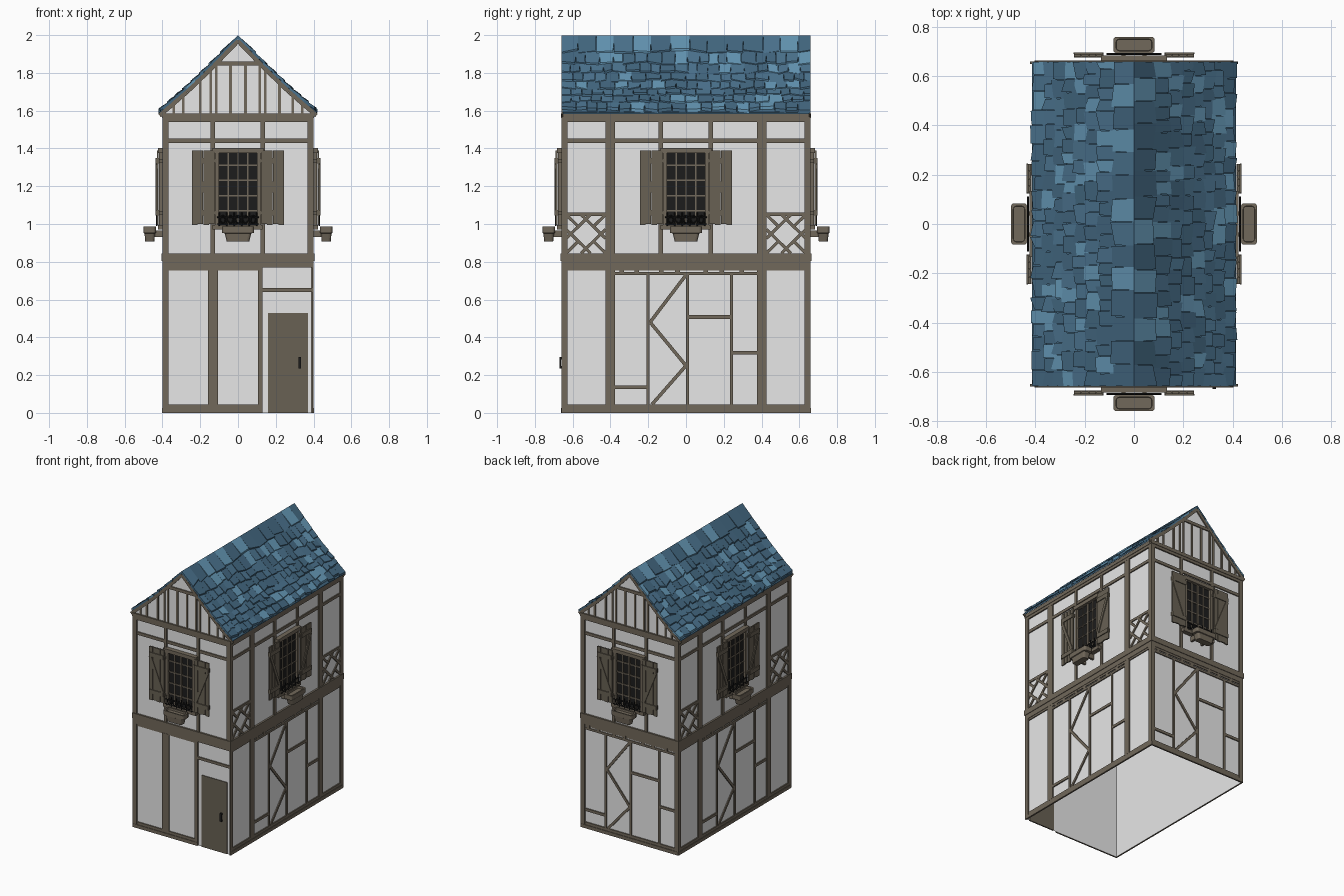
import bpy, bmesh, math, random
from mathutils import Matrix, Vector

if "Cube" in bpy.data.objects:
    bpy.data.objects.remove(bpy.data.objects["Cube"])

random.seed(4)

def material(name, rgb):
    m = bpy.data.materials.new(name)
    m.diffuse_color = (*rgb, 1)
    m.use_nodes = True
    m.node_tree.nodes["Principled BSDF"].inputs["Base Color"].default_value = m.diffuse_color
    return m

PLASTER = material("white plaster", (0.8, 0.8, 0.8))
TIMBER = material("brown timber", (0.165, 0.138, 0.103))
PLANK = material("dark plank", (0.14, 0.12, 0.088))
IRON = material("black iron", (0.012, 0.012, 0.012))
BLUES = [material("deep blue tile", (0.055, 0.135, 0.215)),
         material("blue tile", (0.07, 0.17, 0.27)),
         material("light blue tile", (0.125, 0.30, 0.45))]

HX, HY, EAVE = 0.39, 0.65, 1.58
SLOPE = [(0, 1.985), (0.14, 1.84), (0.27, 1.715), (0.415, 1.59)]

def slope_z(x):
    x = abs(x)
    for (a, za), (b, zb) in zip(SLOPE, SLOPE[1:]):
        if x <= b or b == SLOPE[-1][0]:
            return za + (zb - za) * (x - a) / (b - a)

class Wall:
    """Local frame of one wall: u to the viewer's right, v up, d outward."""
    def __init__(self, name, turn, dist, half):
        self.name, self.dist, self.half = name, dist, half
        self.rot = Matrix.Rotation(math.radians(turn), 3, 'Z')

    def at(self, u, v, d):
        return self.rot @ Vector((u, -self.dist - d, v))

WALLS = [Wall("front", 0, HY, HX), Wall("right", 90, HX, HY),
         Wall("back", 180, HY, HX), Wall("left", 270, HX, HY)]

def finish(name, bm, *mats):
    bmesh.ops.recalc_face_normals(bm, faces=bm.faces)
    me = bpy.data.meshes.new(name)
    bm.to_mesh(me)
    bm.free()
    for m in mats:
        me.materials.append(m)
    ob = bpy.data.objects.new(name, me)
    bpy.context.collection.objects.link(ob)
    return ob

def loft(bm, rings, mat=0):
    vs = [[bm.verts.new(p) for p in r] for r in rings]
    n = len(vs[0])
    fs = [bm.faces.new(vs[0][::-1]), bm.faces.new(vs[-1])]
    for a, b in zip(vs, vs[1:]):
        fs += [bm.faces.new((a[i], a[(i + 1) % n], b[(i + 1) % n], b[i])) for i in range(n)]
    for f in fs:
        f.material_index = mat

def prism(bm, w, pts, d0, d1):
    loft(bm, [[w.at(u, v, d) for u, v in pts] for d in (d0, d1)])

def slab(bm, w, u0, u1, v0, v1, d1=0.01, d0=0.0005):
    prism(bm, w, [(u0, v0), (u1, v0), (u1, v1), (u0, v1)], d0, d1)

def bar(bm, w, a, b, width, d1=0.008, d0=0.0005):
    a, b = Vector(a), Vector(b)
    t = (b - a).normalized() * width / 2
    n = Vector((-t.y, t.x))
    prism(bm, w, [a - n, b - n, b + n, a + n], d0, d1)

# plaster shell: hollow, open underneath
bm = bmesh.new()
prof = [(-HX, 0), (HX, 0), (HX, EAVE)] + [(x, slope_z(x)) for x in (HX, .27, .14, 0, -.14, -.27, -HX)] + [(-HX, EAVE)]
for y in (-HY, HY):
    bm.faces.new([bm.verts.new((x, y, z)) for x, z in prof])
for x in (-HX, HX):
    bm.faces.new([bm.verts.new(p) for p in ((x, -HY, 0), (x, HY, 0), (x, HY, EAVE + .02), (x, -HY, EAVE + .02))])
finish("plaster_walls", bm, PLASTER)

def lower_pattern(bm, w):
    # braced panel of the lower storey
    slab(bm, w, -.38, .38, .73, .746, .008)
    for u in (-.34, -.26, -.13, -.045, .105, .19, .295):
        slab(bm, w, u - .012, u + .012, .745, .772, .008)
    for u in (-.2, .007, .24):
        slab(bm, w, u - .008, u + .008, .04, .735, .008)
    zig = [(0, .73), (-.19, .48), (0, .25), (-.18, .045)]
    for a, b in zip(zig, zig[1:]):
        bar(bm, w, a, b, .018)
    for u0, u1, v in ((.01, .24, .508), (.24, .38, .318), (-.38, -.2, .136)):
        slab(bm, w, u0, u1, v - .01, v + .01, .008)

def lattice(bm, w, u0, u1, v0, v1):
    # crossed lattice panel
    p = lambda s, t: (u0 + (u1 - u0) * s, v0 + (v1 - v0) * t)
    for s in (0, 1):
        m = lambda x: 1 - x if s else x
        for a, b in (((0, .38), (.62, 1)), ((.38, 0), (1, .62)), ((0, 0), (.33, .33)), ((1, 1), (.67, .67))):
            bar(bm, w, p(m(a[0]), a[1]), p(m(b[0]), b[1]), .016)
    slab(bm, w, u0, u1, v1 - .008, v1 + .01, .008)

def gable(bm, w):
    # gable studs, collar and raking boards
    for u in (-.34, -.29, -.2, -.145, -.115, -.04, .04, .115, .145, .22, .29, .34):
        top = min(slope_z(u) - .01, 1.85) if abs(u) < .13 else slope_z(u) - .01
        slab(bm, w, u - .007, u + .007, EAVE, top, .007)
    slab(bm, w, -.12, .12, 1.838, 1.86, .008)
    for s in (-1, 1):
        for a, b in zip(SLOPE, SLOPE[1:]):
            bar(bm, w, (s * a[0], a[1] - .016), (s * b[0], b[1] - .016), .022, .009)

# timber framing
for w in WALLS:
    h, end = w.half, w.half + .01
    bm = bmesh.new()
    door = w.name == "front"
    slab(bm, w, -end, .13 if door else end, 0, .025, .012)
    slab(bm, w, -end, .13 if door else end, .025, .045, .008)
    for s in (-1, 1):
        lo, hi = sorted((s * end, s * (h - .022)))
        if not (door and s > 0):
            slab(bm, w, lo, hi, 0, .8)
        slab(bm, w, lo, hi, .8, EAVE)
    # ledges between storeys, head rail and eaves beam
    slab(bm, w, -end, end, .77, .805, .010)
    slab(bm, w, -end - .004, end + .004, .805, .845, .014)
    slab(bm, w, -end, .13 if door else end, .755, .77, .007)
    slab(bm, w, -h, h, 1.43, 1.452, .008)
    slab(bm, w, -end, end, 1.54, 1.56, .010)
    slab(bm, w, -end - .003, end + .003, 1.56, 1.585, .013)
    for u in (-.134, .132):
        slab(bm, w, u - .012, u + .012, .84, 1.55, .009)
    if door:
        slab(bm, w, -.16, -.105, .04, .76, .009)
        slab(bm, w, .105, .13, 0, .78, .010)
        slab(bm, w, .13, .40, .64, .66, .008)
    else:
        lower_pattern(bm, w)
    if h == HY:
        for s in (-1, 1):
            lo, hi = sorted((s * .375, s * .425))
            slab(bm, w, lo, hi, .04, 1.55, .009)
            lo, hi = sorted((s * .425, s * .635))
            lattice(bm, w, lo, hi, .845, 1.05)
    else:
        gable(bm, w)
    finish(w.name + "_timbers", bm, TIMBER)

# door and its handle
front = WALLS[0]
bm = bmesh.new()
slab(bm, front, .16, .37, 0, .53, .005, -.004)
finish("door", bm, PLANK)
bm = bmesh.new()
slab(bm, front, .319, .333, .235, .295, .02, .012)
for v in (.235, .283):
    slab(bm, front, .319, .333, v, v + .012, .02, .004)
finish("door_handle", bm, IRON)

def rounded(w, hu, hd, v, r=.014, dc=.077):
    pts = []
    for k, (su, sd) in enumerate(((1, 1), (-1, 1), (-1, -1), (1, -1))):
        for j in range(4):
            a = math.radians(90 * k + 30 * j)
            pts.append(w.at(su * (hu - r) + r * math.cos(a), v, dc + sd * (hd - r) + r * math.sin(a)))
    return pts

for w in WALLS:
    # window panes
    bm = bmesh.new()
    slab(bm, w, -.11, .11, .99, 1.39, .01)
    finish(w.name + "_window_glass", bm, IRON)
    # window frame, glazing bars, head and sill
    bm = bmesh.new()
    for s in (-1, 1):
        lo, hi = sorted((s * .1, s * .122))
        slab(bm, w, lo, hi, .98, 1.39, .028)
    slab(bm, w, -.135, .135, 1.375, 1.402, .034)
    slab(bm, w, -.135, .13, .97, .995, .034)
    slab(bm, w, -.006, .006, .99, 1.38, .02)
    for u in (-.052, .052):
        slab(bm, w, u - .004, u + .004, .99, 1.38, .016)
    for v in (1.07, 1.15, 1.232, 1.312):
        slab(bm, w, -.105, .105, v - .004, v + .004, .016)
    finish(w.name + "_window_frame", bm, TIMBER)
    # plank shutters with rails and a diagonal brace
    bm = bmesh.new()
    for s in (-1, 1):
        for k in range(4):
            lo, hi = sorted((s * (.124 + .0305 * k), s * (.1525 + .0305 * k)))
            slab(bm, w, lo, hi, 1.0 - .004 * (k % 2), 1.39, .04, .03)
        lo, hi = sorted((s * .126, s * .243))
        for v in (1.045, 1.32):
            slab(bm, w, lo, hi, v, v + .03, .046, .026)
        bar(bm, w, (s * .135, 1.075), (s * .235, 1.32), .022, .046, .04)
        lo, hi = sorted((s * .115, s * .135))
        for v in (1.05, 1.325):
            slab(bm, w, lo, hi, v, v + .02, .034)
    finish(w.name + "_shutters", bm, PLANK)
    # flower box
    bm = bmesh.new()
    loft(bm, [rounded(w, *r) for r in ((.06, .024, .908), (.07, .028, .95), (.084, .033, .953),
                                       (.084, .033, .986), (.073, .024, .986), (.072, .023, .972))])
    slab(bm, w, -.05, -.035, .93, .965, .055)
    slab(bm, w, .035, .05, .93, .965, .055)
    finish(w.name + "_flower_box", bm, TIMBER)
    # wrought-iron rail with scrolls
    cu = bpy.data.curves.new(w.name + "_iron_rail", 'CURVE')
    cu.dimensions, cu.bevel_depth, cu.bevel_resolution = '3D', .0035, 0
    def path(pts):
        sp = cu.splines.new('POLY')
        sp.points.add(len(pts) - 1)
        for q, (u, v) in zip(sp.points, pts):
            q.co = (*w.at(u, v, .04), 1)
    path([(-.112, 1.0), (.112, 1.0)])
    path([(-.112, 1.035), (.112, 1.035)])
    for k in range(6):
        u = -.1 + .04 * k
        path([(u, .99), (u, 1.06)])
        if k < 5:
            path([(u + .02 + .014 * math.cos(i * .7), 1.025 + .02 * math.sin(i * .7)) for i in range(10)])
    cu.materials.append(IRON)
    bpy.context.collection.objects.link(bpy.data.objects.new(w.name + "_iron_rail", cu))

# roof decking under the tiles
bm = bmesh.new()
line = [(-x, z) for x, z in SLOPE[::-1]] + SLOPE[1:]
ring = [(x, z + .002) for x, z in line] + [(x * .985, z - .008) for x, z in line[::-1]]
loft(bm, [[Vector((x, y, z)) for x, z in ring] for y in (-.655, .655)])
finish("roof_deck", bm, BLUES[0])

# roof tiles: uneven overlapping courses on both slopes
ROWS = [0, .085, .145, .195, .24, .285, .325, .365, .41]
bm = bmesh.new()
for s in (-1, 1):
    for i, (x0, x1) in enumerate(zip(ROWS, ROWS[1:])):
        y = -.66
        while y < .66:
            wide = random.uniform(.085, .11) if i == 0 else random.uniform(.045, .08)
            y1 = y + wide if y + wide < .63 else .66
            xa = max(0, x0 - .012)
            xs = [x1 + random.uniform(-.008, .012) for _ in range(2)]
            lift = random.uniform(.016, .026)
            corners = [(xa, y, .0), (xs[0], y + .002, 1), (xs[1], y1 - .002, 1), (xa, y1, .0)]
            top = [Vector((s * x, yy, slope_z(x) + (lift if e else .013))) for x, yy, e in corners]
            low = [Vector((s * x, yy, slope_z(x) - .003 + (lift - .013 if e else 0))) for x, yy, e in corners]
            loft(bm, [low, top], random.choices((0, 1, 2), (5, 4, 2))[0])
            y = y1
finish("roof_tiles", bm, *BLUES)
